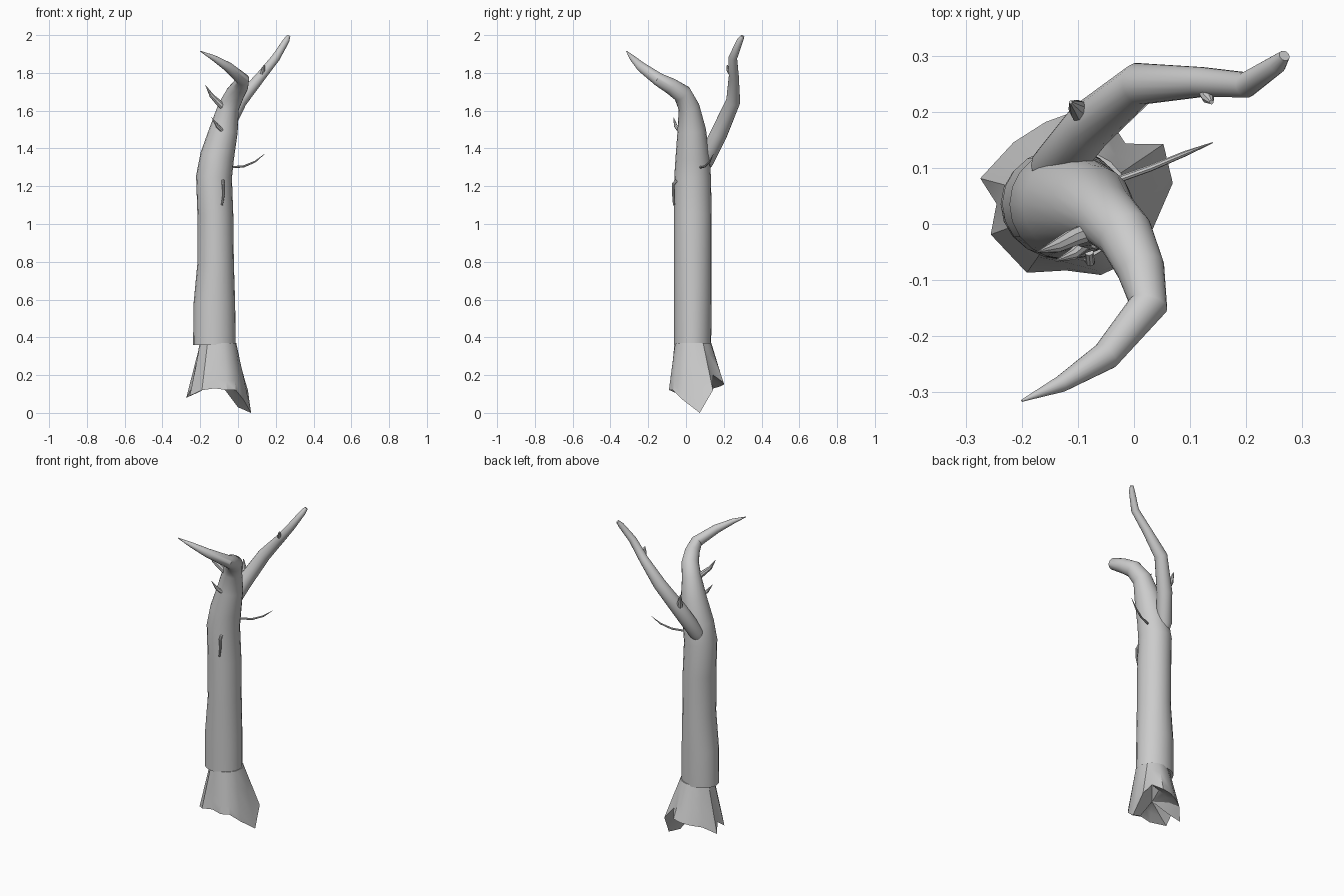
import bpy
import bmesh
from math import cos, sin, radians, tau
from mathutils import Vector

cube = bpy.data.objects.get("Cube")
if cube:
    bpy.data.objects.remove(cube, do_unlink=True)

bark = bpy.data.materials.new("grey_bark")
bark.use_nodes = True
grey = (0.6, 0.6, 0.6, 1)
bark.diffuse_color = grey
bark.node_tree.nodes["Principled BSDF"].inputs["Base Color"].default_value = grey


def skin_rings(name, rings, cap_start=None, cap_end=None, angle=35):
    """Join rings of points with quads; close each end flat or to a given point."""
    bm = bmesh.new()
    loops = [[bm.verts.new(p) for p in ring] for ring in rings]
    count = len(loops[0])
    for low, high in zip(loops, loops[1:]):
        for i in range(count):
            j = (i + 1) % count
            bm.faces.new((low[i], low[j], high[j], high[i]))
    for loop, point in ((loops[0], cap_start), (loops[-1], cap_end)):
        if point is None:
            bm.faces.new(loop)
        else:
            centre = bm.verts.new(point)
            for i in range(count):
                bm.faces.new((loop[i], loop[(i + 1) % count], centre))
    bmesh.ops.recalc_face_normals(bm, faces=bm.faces)
    mesh = bpy.data.meshes.new(name)
    bm.to_mesh(mesh)
    bm.free()
    mesh.materials.append(bark)
    obj = bpy.data.objects.new(name, mesh)
    bpy.context.collection.objects.link(obj)
    bpy.ops.object.select_all(action='DESELECT')
    obj.select_set(True)
    bpy.context.view_layer.objects.active = obj
    bpy.ops.object.shade_smooth_by_angle(angle=radians(angle))
    return obj


def limb(name, path, sides=16):
    """Sweep a circle along (x, y, z, radius, optional x stretch) points."""
    points = [Vector(p[:3]) for p in path]
    last = len(points) - 1
    across = Vector((1, 0, 0))
    rings = []
    for i, p in enumerate(path):
        before = (points[i] - points[max(i - 1, 0)]).normalized()
        after = (points[min(i + 1, last)] - points[i]).normalized()
        along = (before + after).normalized()
        across = (across - along * across.dot(along)).normalized()
        side = along.cross(across)
        stretch = p[4] if len(p) > 4 else 1
        rings.append([points[i] + p[3] * (across * cos(a) * stretch + side * sin(a))
                      for a in (tau * k / sides for k in range(sides))])
    return skin_rings(name, rings)


# Trunk, swollen at the foot and bending over into the front branch
limb("trunk", [
    (-.125, .035, .36, .098, 1.15), (-.125, .036, .58, .1, 1.1),
    (-.118, .036, .8, .1, .96), (-.12, .036, 1.05, .1, .95),
    (-.127, .035, 1.25, .097, .98), (-.11, .035, 1.36, .09),
    (-.075, .03, 1.5, .075), (-.05, .015, 1.62, .056),
    (-.015, -.02, 1.69, .05), (.012, -.08, 1.73, .043),
    (.025, -.145, 1.765, .035), (-.05, -.235, 1.83, .026),
    (-.13, -.285, 1.88, .015), (-.2, -.315, 1.915, .002)], sides=20)

# Back branch
limb("back_branch", [
    (-.15, .08, 1.28, .03), (-.14, .1, 1.33, .045), (-.08, .175, 1.48, .045),
    (.01, .25, 1.65, .038), (.12, .253, 1.78, .027), (.2, .248, 1.88, .023),
    (.255, .285, 1.97, .017), (.268, .3, 1.995, .01)])

# Root flare: angle, reach and bottom height of each lobe and crease
lobes = [(12, .178, 0), (34, .19, .12), (50, .14, .2), (72, .172, .16),
         (90, .165, .15), (110, .155, .14), (135, .155, .13), (165, .175, .08),
         (180, .14, .13), (200, .16, .09), (235, .15, .12), (262, .12, .13),
         (290, .135, .12), (312, .14, .12), (338, .145, .07)]
centre = Vector((-.105, .036, 0))
top, neck = .37, .098


def root_point(lobe, t, inset=1, lift=0):
    angle, reach, bottom = lobe
    r = (neck + (reach - neck) * t) * inset
    return centre + Vector((r * cos(radians(angle)), r * sin(radians(angle)),
                            top + (bottom - top) * t + lift))


rings = [[root_point(lobe, t) for lobe in lobes] for t in (0, .35, .8, 1)]
rings.append([root_point(lobe, 1, inset=.6, lift=.03) for lobe in lobes])
skin_rings("root_flare", rings, cap_end=centre + Vector((0, 0, .17)), angle=30)

# Twigs and broken stubs
twigs = {
    "long_twig": [(-.04, .075, 1.3, .006), (.03, .1, 1.305, .006),
                  (.09, .125, 1.33, .005), (.14, .145, 1.37, .001)],
    "upper_front_twig": [(-.07, -.01, 1.61, .018), (-.11, -.025, 1.65, .016),
                         (-.14, -.04, 1.68, .012), (-.172, -.05, 1.735, .001)],
    "lower_front_twig": [(-.08, -.03, 1.49, .012), (-.11, -.055, 1.52, .01),
                         (-.14, -.066, 1.565, .001)],
    "hanging_twig": [(-.08, -.05, 1.23, .008), (-.078, -.068, 1.21, .008),
                     (-.075, -.068, 1.16, .006), (-.085, -.064, 1.1, .005)],
    "back_stub": [(-.085, .185, 1.49, .02), (-.1, .205, 1.54, .017),
                  (-.113, .217, 1.6, .003)],
    "tip_stub": [(.12, .245, 1.78, .011), (.132, .225, 1.815, .011),
                 (.138, .217, 1.84, .004)],
}
for name, path in twigs.items():
    limb(name, path, sides=8)
